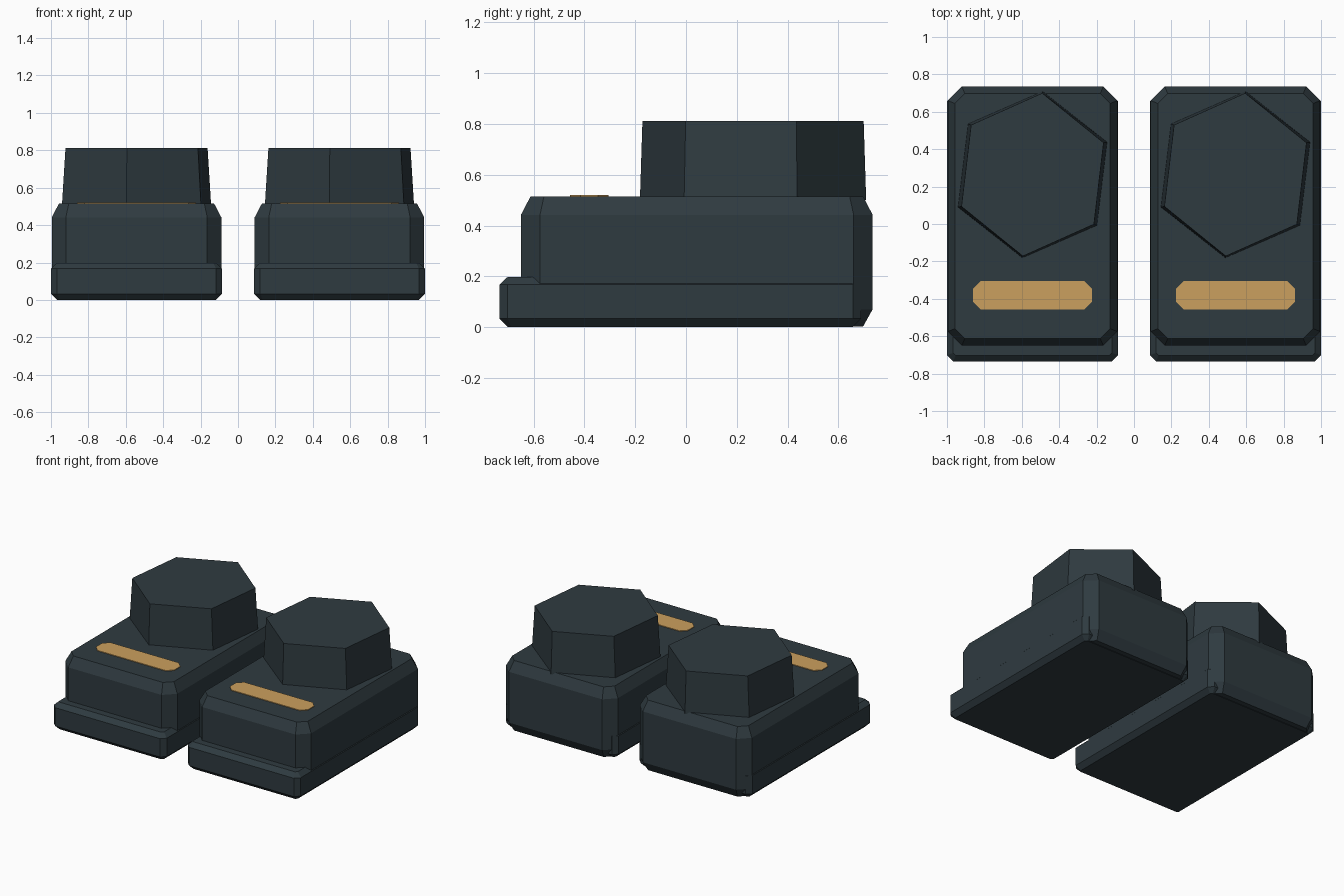
import bpy, math

if "Cube" in bpy.data.objects:
    bpy.data.objects.remove(bpy.data.objects["Cube"])


def material(name, rgb):
    m = bpy.data.materials.new(name)
    m.diffuse_color = (*rgb, 1.0)
    m.use_nodes = True
    m.node_tree.nodes["Principled BSDF"].inputs["Base Color"].default_value = m.diffuse_color
    return m


DARK = material("dark slate", (0.028, 0.043, 0.051))
GOLD = material("warm tan", (0.60, 0.352, 0.112))


def chamfered_ring(x0, x1, y0, y1, cut, inset, z):
    """Rectangle with cut corners, shrunk evenly by inset, at height z."""
    x0, x1, y0, y1 = x0 + inset, x1 - inset, y0 + inset, y1 - inset
    c = cut - inset * 0.586
    return [(x0 + c, y0, z), (x1 - c, y0, z), (x1, y0 + c, z), (x1, y1 - c, z),
            (x1 - c, y1, z), (x0 + c, y1, z), (x0, y1 - c, z), (x0, y0 + c, z)]


def loft(name, rings, mat, x):
    """Closed solid through a stack of equal-sided rings."""
    n = len(rings[0])
    verts = [v for r in rings for v in r]
    faces = [tuple(reversed(range(n)))]
    for k in range(len(rings) - 1):
        for i in range(n):
            j = (i + 1) % n
            faces.append((k * n + i, k * n + j, (k + 1) * n + j, (k + 1) * n + i))
    faces.append(tuple(range(len(verts) - n, len(verts))))
    me = bpy.data.meshes.new(name)
    me.from_pydata(verts, [], faces)
    me.materials.append(mat)
    ob = bpy.data.objects.new(name, me)
    ob.location.x = x
    bpy.context.collection.objects.link(ob)
    return ob


def hexagon(rx, ry, cy, z):
    angles = [math.radians(22.8 + 60 * i) for i in range(6)]
    return [(rx * math.cos(a), cy + ry * math.sin(a), z) for a in angles]


# Two identical boots, side by side (copied, not mirrored)
for side, x in (("left", -0.5425), ("right", 0.5425)):
    # Thin sole sticking out at the toe
    sole = (-0.4575, 0.4575, -0.735, 0.69, 0.033)
    loft(side + "_sole", [chamfered_ring(*sole, i, z) for i, z in
                          ((0.033, 0), (0, 0.033), (0, 0.167), (0.033, 0.198))], DARK, x)
    # Chunky foot block
    foot = (-0.453, 0.453, -0.65, 0.735, 0.075)
    loft(side + "_foot", [chamfered_ring(*foot, i, z) for i, z in
                          ((0.038, 0.002), (0, 0.07), (0, 0.442), (0.038, 0.515))], DARK, x)
    # Tapered six-sided ankle cuff
    loft(side + "_ankle", [hexagon(0.433, 0.449, 0.264, 0.50),
                           hexagon(0.412, 0.439, 0.264, 0.812)], DARK, x)
    # Tan stripe plate across the instep
    stripe = (-0.317, 0.317, -0.456, -0.306, 0.04, 0)
    loft(side + "_stripe", [chamfered_ring(*stripe, 0.512),
                            chamfered_ring(*stripe, 0.520)], GOLD, x)
